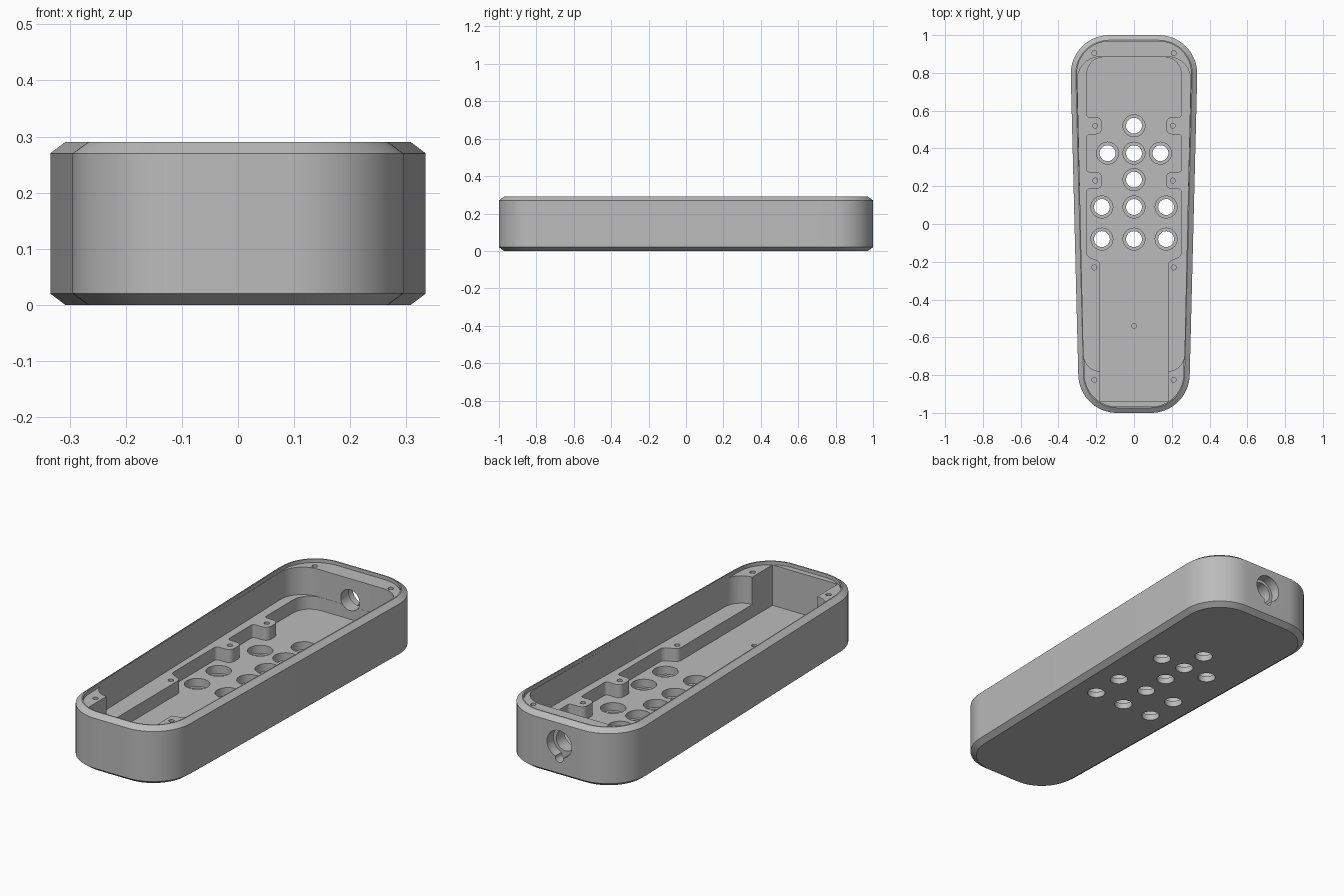
import bpy, bmesh, math
from mathutils import Vector, Matrix

cube = bpy.data.objects.get("Cube")
if cube:
    bpy.data.objects.remove(cube, do_unlink=True)

grey = bpy.data.materials.new("plain grey")
grey.use_nodes = True
COLOUR = (0.5, 0.5, 0.5, 1)
grey.diffuse_color = COLOUR
grey.node_tree.nodes["Principled BSDF"].inputs["Base Color"].default_value = COLOUR


def fillet(corners, steps=10):
    """Round every (x, y, radius) corner of a closed outline."""
    out = []
    n = len(corners)
    for i, (x, y, r) in enumerate(corners):
        p = Vector((x, y))
        if r == 0:
            out.append(p)
            continue
        a = (Vector(corners[i - 1][:2]) - p).normalized()
        b = (Vector(corners[(i + 1) % n][:2]) - p).normalized()
        half = a.angle(b) / 2
        centre = p + (a + b).normalized() * r / math.sin(half)
        t = r / math.tan(half)
        u, v = p + a * t - centre, p + b * t - centre
        sweep = u.angle_signed(v)
        for k in range(steps + 1):
            out.append(centre + Matrix.Rotation(-sweep * k / steps, 2) @ u)
    return out


def mirrored(half):
    """Right half, front to back, completed across x = 0."""
    return half + [(-x, y, r) for x, y, r in reversed(half)]


def body_outline(inset):
    r = 0.205 - inset
    return fillet(mirrored([(0.29 - inset, -1 + inset, r), (0.34 - inset, 1 - inset, r)]), 16)


def loft(name, layers):
    """Solid through (outline, z) layers with equal point counts."""
    bm = bmesh.new()
    rings = [[bm.verts.new((p.x, p.y, z)) for p in pts] for pts, z in layers]
    for low, high in zip(rings, rings[1:]):
        for i in range(len(low)):
            j = (i + 1) % len(low)
            bm.faces.new((low[i], low[j], high[j], high[i]))
    bm.faces.new(rings[0][::-1])
    bm.faces.new(rings[-1])
    bmesh.ops.recalc_face_normals(bm, faces=bm.faces)
    me = bpy.data.meshes.new(name)
    bm.to_mesh(me)
    bm.free()
    me.materials.append(grey)
    ob = bpy.data.objects.new(name, me)
    bpy.context.collection.objects.link(ob)
    return ob


def prism(pts, z0, z1):
    return loft("cutter", [(pts, z0), (pts, z1)])


def drill(x, y, r, z0, z1, sides=32):
    ring = [Vector((x + r * math.cos(a), y + r * math.sin(a)))
            for a in (math.tau * k / sides for k in range(sides))]
    return prism(ring, z0, z1)


def cut(target, cutter):
    mod = target.modifiers.new("cut", "BOOLEAN")
    mod.operation = "DIFFERENCE"
    mod.solver = "EXACT"
    mod.object = cutter
    bpy.context.view_layer.objects.active = target
    bpy.ops.object.modifier_apply(modifier=mod.name)
    bpy.data.objects.remove(cutter, do_unlink=True)


# Outer shell with chamfered top and bottom edges
H, FLOOR, SHELF, SEAT = 0.29, 0.07, 0.135, 0.272
shell = loft("lower_shell", [(body_outline(0.027), 0), (body_outline(0), 0.02),
                             (body_outline(0), H - 0.02), (body_outline(0.027), H)])

# Lid seat, then the upper cavity
cut(shell, prism(body_outline(0.033), SEAT, 0.4))
cut(shell, prism(fillet(mirrored([(0.265, -0.78, 0.09), (0.302, 0.885, 0.12)])), SHELF, 0.4))

# Deep pocket leaving the side shelves and screw bosses
half = [(0.18, -0.94, 0), (0.18, -0.2, 0.03), (0.25, -0.17, 0.03)]
for y in (0.23, 0.52):
    half += [(0.25, y - 0.045, 0.015), (0.17, y - 0.045, 0.03),
             (0.17, y + 0.045, 0.03), (0.25, y + 0.045, 0.015)]
half.append((0.25, 0.884, 0.09))
cut(shell, prism(fillet(mirrored(half), 6), FLOOR, 0.4))

# Counterbored button holes
buttons = [(0, 0.52), (0, 0.235)] + [(x, 0.375) for x in (-0.14, 0, 0.14)]
buttons += [(x, y) for x in (-0.17, 0, 0.17) for y in (0.09, -0.08)]
for x, y in buttons:
    cut(shell, drill(x, y, 0.058, 0.03, 0.1))
    cut(shell, drill(x, y, 0.042, -0.1, 0.1))

# Screw holes in the corners, bosses and floor
screws = [(0.21, 0.905, SEAT), (0.21, -0.825, SEAT),
          (0.205, 0.52, SHELF), (0.205, 0.23, SHELF), (0.21, -0.23, SHELF)]
for x, y, z in screws:
    for side in (-1, 1):
        cut(shell, drill(side * x, y, 0.013, z - 0.08, z + 0.05, 16))
cut(shell, drill(0, -0.54, 0.013, 0.035, 0.1, 16))

# Cable socket through the back wall, with a small key notch
for z, r, y0 in ((0.165, 0.052, 0.8), (0.165, 0.068, 0.95), (0.097, 0.022, 0.95)):
    bore = drill(0, -z, r, y0, 1.1)
    bore.data.transform(Matrix.Rotation(-math.pi / 2, 4, "X"))
    cut(shell, bore)

bpy.ops.object.select_all(action="DESELECT")
shell.select_set(True)
bpy.context.view_layer.objects.active = shell
bpy.ops.object.shade_smooth_by_angle(angle=math.radians(25))
